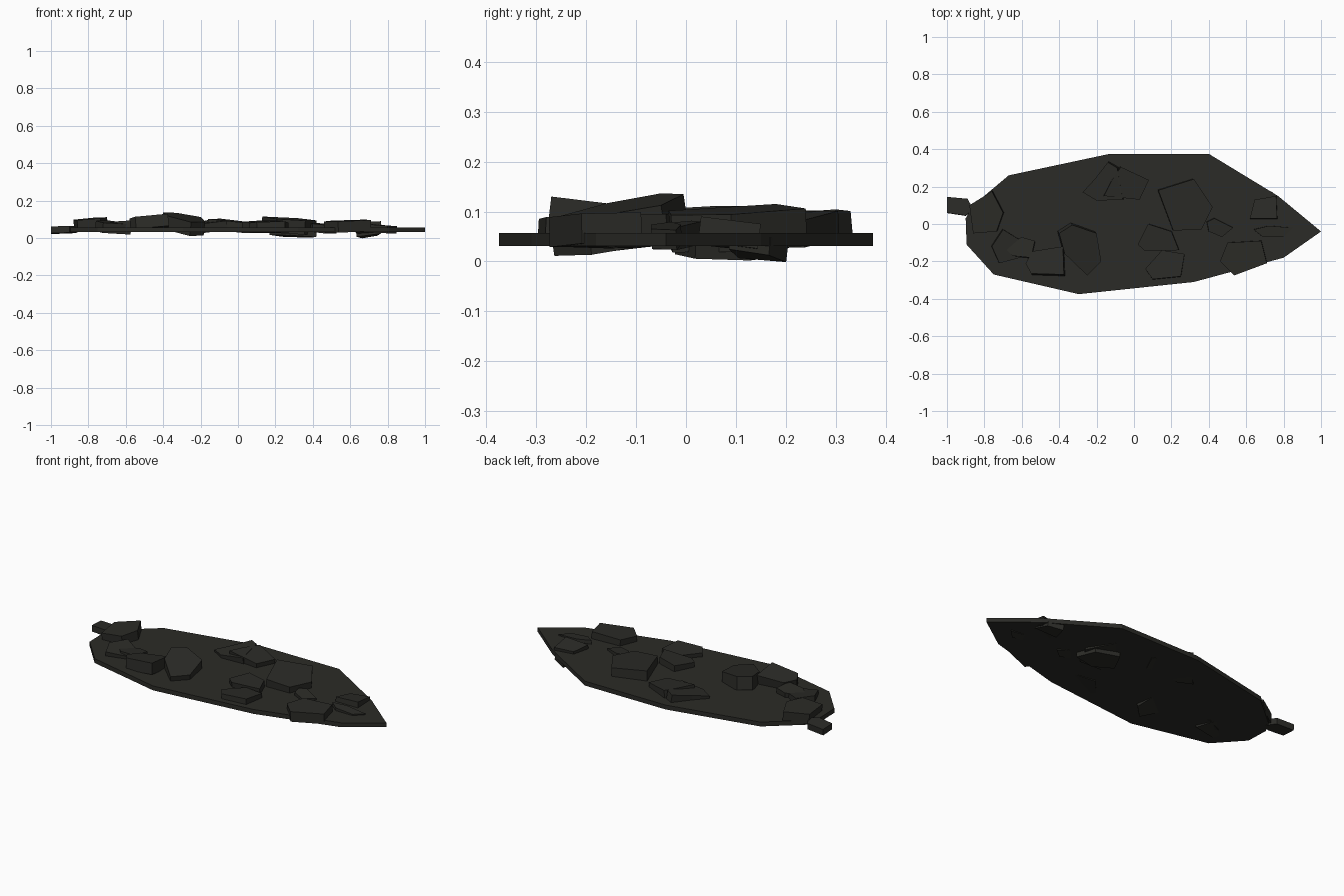
import bpy, bmesh
from mathutils import Vector

mat = bpy.data.materials.new("dark_stone")
mat.diffuse_color = (0.024, 0.024, 0.020, 1)


def slab(name, outline, z, thick, sx=0.0, sy=0.0):
    """Polygon plate: top face at height z about its centre, tilted by slopes sx, sy."""
    n = len(outline)
    cx = sum(p[0] for p in outline) / n
    cy = sum(p[1] for p in outline) / n
    down = Vector((sx, sy, -1)).normalized() * thick
    bm = bmesh.new()
    top = [Vector((x, y, z + sx * (x - cx) + sy * (y - cy))) for x, y in outline]
    a = [bm.verts.new(p) for p in top]
    b = [bm.verts.new(p + down) for p in top]
    bm.faces.new(a)
    bm.faces.new(b[::-1])
    for i in range(n):
        j = (i + 1) % n
        bm.faces.new((a[i], b[i], b[j], a[j]))
    bmesh.ops.recalc_face_normals(bm, faces=bm.faces)
    me = bpy.data.meshes.new(name)
    bm.to_mesh(me)
    bm.free()
    me.materials.append(mat)
    ob = bpy.data.objects.new(name, me)
    bpy.context.collection.objects.link(ob)
    return ob


# Main flat plate
slab("base_plate", [(1.0, -.04), (.77, .15), (.40, .375), (-.13, .375), (-.67, .26),
                    (-.86, .10), (-.90, .03), (-.895, -.11), (-.75, -.27),
                    (-.295, -.375), (.32, -.31), (.80, -.18)], .057, .026)

# Stone chips at the left end
slab("end_chip", [(-1, .06), (-1, .145), (-.89, .135), (-.86, .08), (-.90, .045)], .062, .036, .03, -.05)
slab("left_chip", [(-.88, .10), (-.76, .175), (-.70, .06), (-.735, -.04), (-.86, -.05)], .104, .06, .08, .03)
slab("left_small_chip_a", [(-.76, -.12), (-.70, -.03), (-.61, -.085), (-.57, -.17), (-.72, -.21)], .085, .055, -.08, .08)
slab("left_small_chip_b", [(-.70, -.12), (-.60, -.07), (-.53, -.09), (-.55, -.18), (-.65, -.17)], .088, .055, .06, -.08)

# Tall chips in the front left
slab("front_left_chip", [(-.54, -.145), (-.38, -.12), (-.375, -.27), (-.55, -.265), (-.58, -.21)], .112, .065, .09, -.12)
slab("peak_chip", [(-.40, -.05), (-.33, -.005), (-.20, -.05), (-.175, -.20), (-.25, -.275), (-.37, -.16)], .112, .075, -.12, .15)

# Overlapping pair near the back edge
slab("back_chip_a", [(-.275, .17), (-.21, .24), (-.14, .33), (-.09, .30), (-.06, .13), (-.20, .125)], .088, .05, .12, .09)
slab("back_chip_b", [(-.12, .23), (-.07, .305), (.08, .235), (.03, .13), (-.16, .15)], .094, .055, -.10, .05)

# Centre-right chips
slab("centre_chip", [(.13, .18), (.32, .24), (.42, .09), (.36, -.03), (.21, -.035)], .102, .075, -.06, .04)
slab("centre_chip_front", [(.02, -.11), (.075, .0), (.20, -.04), (.24, -.14), (.06, -.145)], .09, .058, .04, .04)
slab("front_chip", [(.06, -.24), (.15, -.14), (.27, -.16), (.25, -.28), (.10, -.295)], .083, .052, .03, -.06)
slab("centre_small_chip", [(.39, .01), (.43, .03), (.53, -.02), (.47, -.07), (.40, -.04)], .075, .045, -.08, .08)

# Chips toward the pointed end
slab("front_right_chip", [(.46, -.20), (.50, -.10), (.68, -.09), (.71, -.21), (.535, -.275)], .093, .06, .03, .03)
slab("back_right_chip", [(.62, .03), (.645, .13), (.76, .15), (.765, .03)], .08, .05, .05, -.12)
slab("edge_chip_low", [(.63, .11), (.66, .205), (.74, .17), (.76, .09)], .046, .036, .12, -.12)
slab("tip_chip", [(.64, -.03), (.72, -.01), (.85, -.02), (.80, -.07), (.69, -.07)], .071, .04, -.08, .04)

# Chip poking out beneath the plate
slab("under_chip", [(.17, .04), (.24, .17), (.38, .13), (.42, .02), (.28, -.02)], .045, .036, -.05, -.05)
